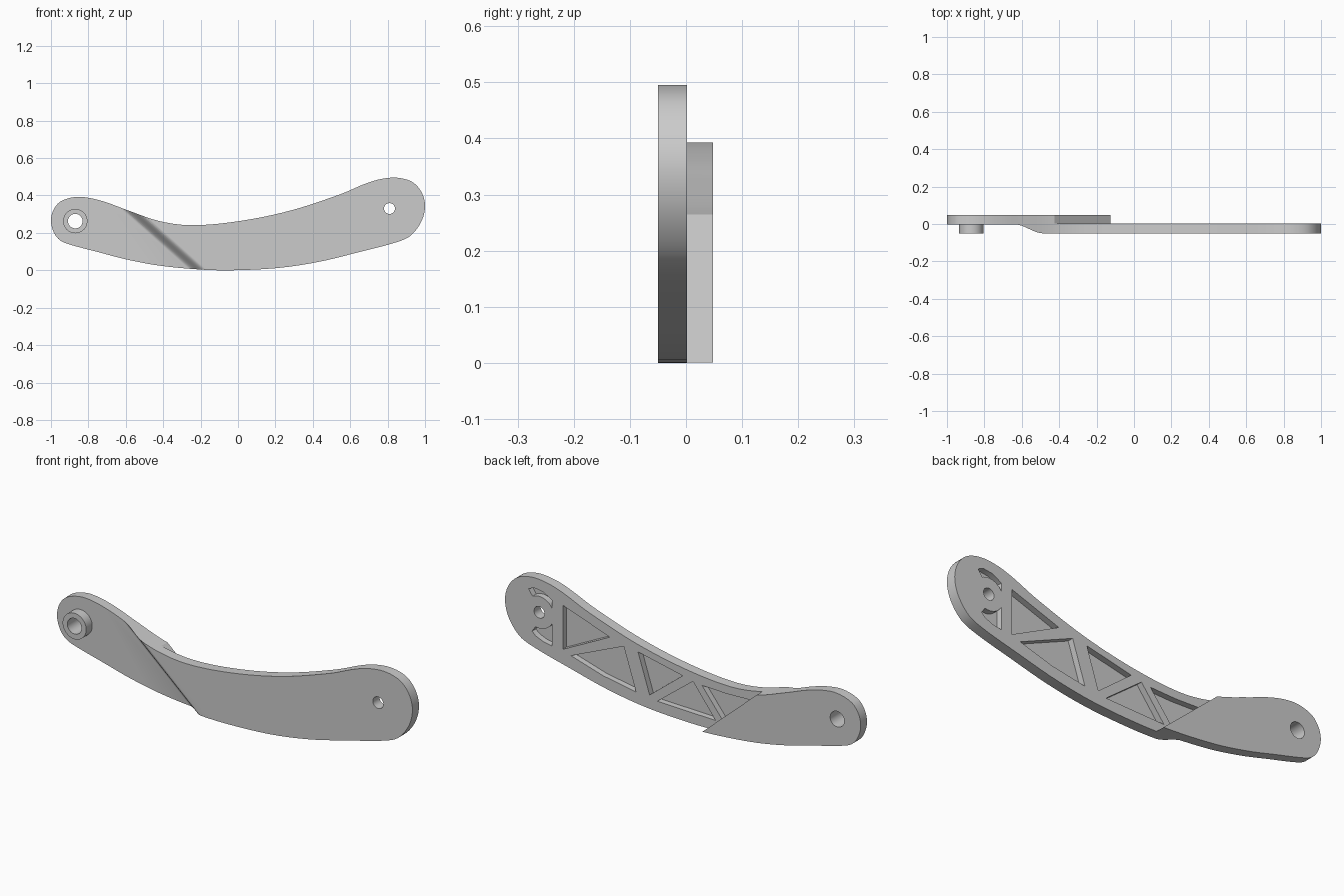
import bpy, bmesh
from math import sin, cos, radians, pi
from mathutils import Vector

if "Cube" in bpy.data.objects:
    bpy.data.objects.remove(bpy.data.objects["Cube"])

X, Y, Z = Vector((1, 0, 0)), Vector((0, 1, 0)), Vector((0, 0, 1))
FRONT, MID, BACK = -0.05, 0.002, 0.048

grey = bpy.data.materials.new("satin grey")
grey.use_nodes = True
grey.diffuse_color = (0.6, 0.6, 0.6, 1)
grey.node_tree.nodes["Principled BSDF"].inputs["Base Color"].default_value = (0.6, 0.6, 0.6, 1)


def prism(name, points, start, end, a=X, b=Z, along=Y):
    """Extrude a flat profile in the a-b plane along an axis."""
    bm = bmesh.new()
    face = bm.faces.new([bm.verts.new(a * p + b * q + along * start) for p, q in points])
    grown = bmesh.ops.extrude_face_region(bm, geom=[face])["geom"]
    bmesh.ops.translate(bm, vec=along * (end - start),
                        verts=[v for v in grown if isinstance(v, bmesh.types.BMVert)])
    bmesh.ops.recalc_face_normals(bm, faces=bm.faces)
    mesh = bpy.data.meshes.new(name)
    bm.to_mesh(mesh)
    bm.free()
    mesh.materials.append(grey)
    obj = bpy.data.objects.new(name, mesh)
    bpy.context.collection.objects.link(obj)
    return obj


def arc(center, radius, first=0, last=360, steps=48):
    """Points on an arc; a full circle omits the repeated end."""
    count = steps if last - first == 360 else steps + 1
    angles = [radians(first + (last - first) * i / steps) for i in range(count)]
    return [(center[0] + radius * cos(t), center[1] + radius * sin(t)) for t in angles]


def smooth_loop(points, steps=6):
    """Closed curve passing through the given points."""
    result, n = [], len(points)
    for i in range(n):
        p0, p1, p2, p3 = (Vector(points[(i + k - 1) % n]) for k in range(4))
        d1 = (p2 - p0) * ((p2 - p1).length / ((p2 - p1).length + (p1 - p0).length))
        d2 = (p3 - p1) * ((p2 - p1).length / ((p3 - p2).length + (p2 - p1).length))
        for j in range(steps):
            t = j / steps
            q = (p1 * (2*t**3 - 3*t**2 + 1) + d1 * (t**3 - 2*t**2 + t)
                 + p2 * (3*t**2 - 2*t**3) + d2 * (t**3 - t**2))
            result.append((q.x, q.y))
    return result


def carve(obj, cutters):
    bpy.context.view_layer.objects.active = obj
    for cutter in cutters:
        mod = obj.modifiers.new("cut", "BOOLEAN")
        mod.operation, mod.solver, mod.object = "DIFFERENCE", "EXACT", cutter
        bpy.ops.object.modifier_apply(modifier=mod.name)


def finish(obj):
    bpy.ops.object.select_all(action="DESELECT")
    obj.select_set(True)
    bpy.context.view_layer.objects.active = obj
    bpy.ops.object.shade_smooth_by_angle(angle=radians(25))


# Arm outline: lower edge, wide end, upper edge, narrow end
outline = [(-0.91, 0.141), (-0.75, 0.098), (-0.596, 0.058), (-0.42, 0.025), (-0.2, 0.004),
           (-0.03, 0), (0.22, 0.013), (0.436, 0.046), (0.65, 0.098), (0.837, 0.147),
           (0.92, 0.183), (0.98, 0.26), (1, 0.345), (0.98, 0.42), (0.93, 0.473), (0.85, 0.495),
           (0.76, 0.487), (0.676, 0.461), (0.543, 0.405), (0.275, 0.318), (0, 0.262),
           (-0.25, 0.241), (-0.42, 0.263), (-0.596, 0.323), (-0.7, 0.362), (-0.79, 0.386),
           (-0.87, 0.392), (-0.95, 0.367), (-0.988, 0.32), (-1, 0.262), (-0.985, 0.203),
           (-0.955, 0.163)]
arm = prism("arm", smooth_loop(outline), FRONT, BACK)

# Diagonal offset between the two halves: soft ramp in front, sharp step behind
across, slant = Vector((0.66, 0, 0.75)).normalized(), Vector((-0.75, 0, 0.66)).normalized()
low, high, step = -0.168, -0.108, -0.082
ramp = [(low + (high - low) * i / 12,
         -0.002 + (FRONT + 0.002) * (1 - cos(pi * i / 12)) / 2) for i in range(13)]
front_cut = prism("front_cutter", [(-2, -0.002)] + ramp + [(high, -0.2), (-2, -0.2)],
                  -2, 2, across, Y, slant)
back_cut = prism("back_cutter", [(step, MID), (2, MID), (2, 0.2), (step, 0.2)],
                 -2, 2, across, Y, slant)

# Truss pockets in the back of the wide half
pockets = [[(0.68, 0.4), (0.42, 0.31), (0.68, 0.18)],
           [(0.635, 0.16), (0.343, 0.285), (0.275, 0.075), (0.46, 0.108)],
           [(0.264, 0.278), (0.017, 0.225), (0.2, 0.08)],
           [(0.157, 0.06), (-0.04, 0.212), (-0.165, 0.05)],
           [(-0.09, 0.205), (-0.23, 0.2), (-0.355, 0.204), (-0.2, 0.067)]]

# Crescent pockets beside the pivot hub
pivot, socket = (0.81, 0.33), (-0.87, 0.263)
pockets.append([(0.87, 0.432), (0.84, 0.445), (0.79, 0.438), (0.74, 0.41)]
               + arc(pivot, 0.08, 151, 62, 12))
pockets.append([(0.85, 0.225), (0.83, 0.207), (0.79, 0.19), (0.74, 0.18)]
               + arc(pivot, 0.08, 209, 285, 12))
pocket_cuts = [prism("pocket_cutter", p, MID - 0.03, MID + 0.03) for p in pockets]

# Through holes
pivot_drill = prism("pivot_drill", arc(pivot, 0.029), -0.2, 0.2)
socket_drill = prism("socket_drill", arc(socket, 0.039), -0.2, 0.2)

# Raised collar on the front of the narrow end
collar = prism("collar", arc(socket, 0.065), FRONT, 0.001)

carve(arm, [front_cut, back_cut] + pocket_cuts + [pivot_drill, socket_drill])
carve(collar, [socket_drill])
for cutter in [front_cut, back_cut, pivot_drill, socket_drill] + pocket_cuts:
    bpy.data.objects.remove(cutter)
finish(arm)
finish(collar)
